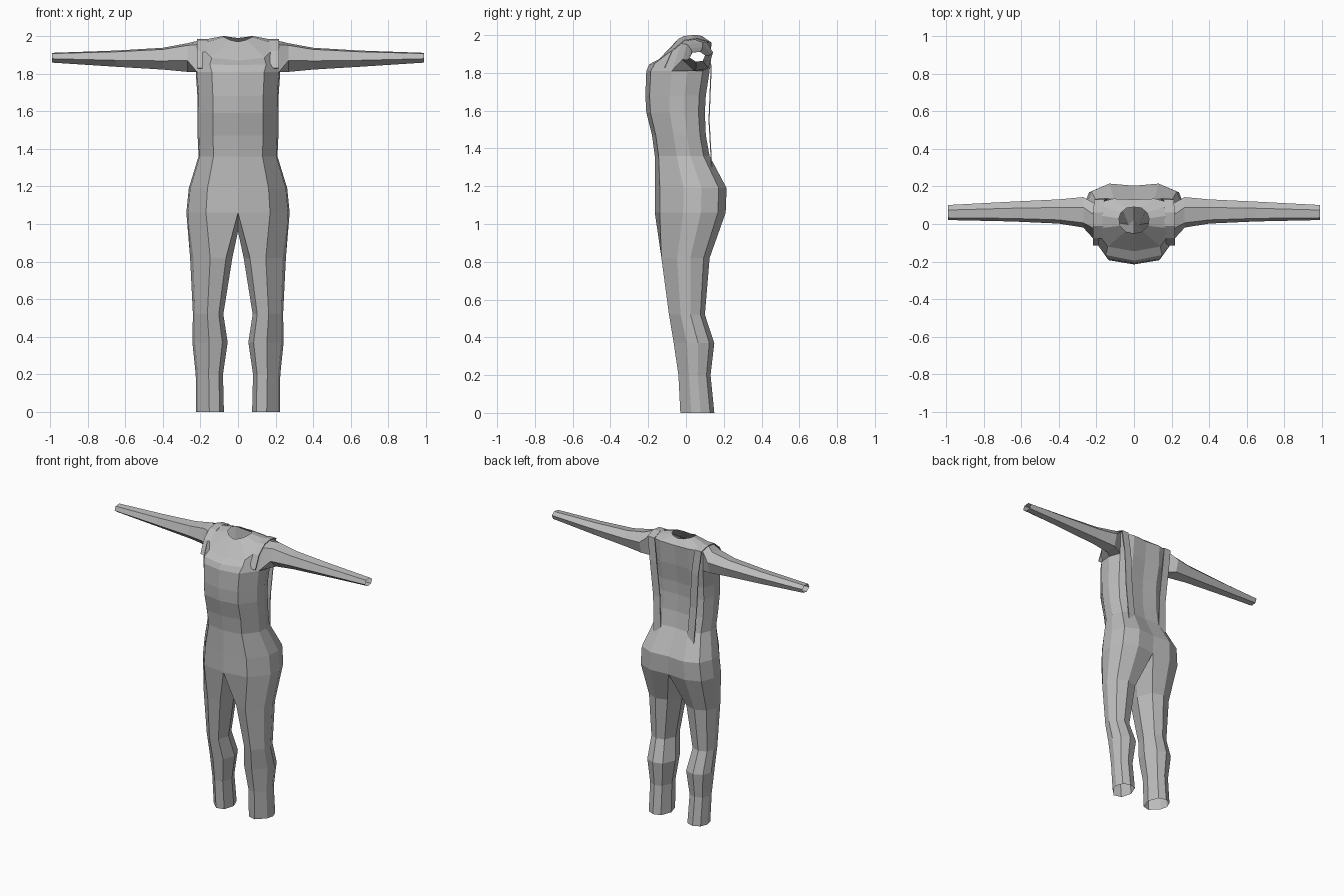
import bpy, bmesh
from mathutils import Vector

cube = bpy.data.objects.get("Cube")
if cube:
    bpy.data.objects.remove(cube)

grey = bpy.data.materials.new("plain_grey_cloth")
grey.use_nodes = True
COLOUR = (0.5, 0.5, 0.5, 1)
grey.diffuse_color = COLOUR
grey.node_tree.nodes["Principled BSDF"].inputs["Base Color"].default_value = COLOUR


def finish(bm, name):
    """Turn a half mesh into a mirrored, flat-shaded object."""
    bmesh.ops.recalc_face_normals(bm, faces=bm.faces)
    mesh = bpy.data.meshes.new(name)
    bm.to_mesh(mesh)
    bm.free()
    mesh.materials.append(grey)
    obj = bpy.data.objects.new(name, mesh)
    bpy.context.collection.objects.link(obj)
    mirror = obj.modifiers.new("mirror", 'MIRROR')
    mirror.use_clip = True
    return obj


def add_ring(bm, points):
    return [bm.verts.new(p) for p in points]


def bridge(bm, a, b, closed=False, skip=()):
    n = len(a)
    for i in range(n if closed else n - 1):
        j = (i + 1) % n
        if i not in skip:
            bm.faces.new((a[i], a[j], b[j], b[i]))


bm = bmesh.new()

# Torso: left half, front centre round to back centre
HALF = [(0, -1), (.62, -.86), (.97, -.2), (1, .3), (.87, .78), (.5, 1), (0, .94)]
torso = []
for z, front, back, width in [(1.06, -.165, .21, .275), (1.19, -.165, .215, .262),
                              (1.36, -.165, .125, .21), (1.47, -.18, .105, .215),
                              (1.59, -.21, .1, .215), (1.68, -.215, .105, .216),
                              (1.81, -.21, .125, .225)]:
    mid, depth = (front + back) / 2, (back - front) / 2
    torso.append(add_ring(bm, [(x * width, mid + y * depth, z) for x, y in HALF]))
for low, high in zip(torso, torso[1:]):
    bridge(bm, low, high)
chest = torso[-1]

# Shoulders and open neck, with the bib's top edge standing proud
shoulder = add_ring(bm, [(0, -.145, 1.87), (.14, -.12, 1.885), (.21, -.025, 1.955),
                         (.215, .05, 1.975), (.21, .11, 1.96), (.11, .135, 1.96), (0, .13, 1.955)])
neck = add_ring(bm, [(0, -.05, 1.97), (.045, -.04, 1.98), (.075, -.01, 1.995),
                     (.08, .03, 2), (.07, .06, 2), (.04, .085, 1.995), (0, .09, 1.99)])
bib = add_ring(bm, [(0, -.195, 1.845), (.15, -.165, 1.85)])
bridge(bm, shoulder, neck)
bridge(bm, chest, shoulder, skip=(0, 1, 2, 3))
bridge(bm, chest[:2], bib)
bridge(bm, bib, shoulder[:2])
bm.faces.new((chest[1], chest[2], shoulder[2], shoulder[1], bib[1]))

# Sleeve: six-sided tube, open at the cuff
SLEEVE = [(-.95, -.2), (-.2, -1), (.7, -.8), (1, .3), (.35, 1), (-.65, .85)]
last = chest[2:5] + shoulder[4:1:-1]
for x, y, z, depth, height in [(.27, .06, 1.886, .083, .076), (.4, .065, 1.88, .066, .058),
                               (.65, .065, 1.88, .054, .043), (.99, .06, 1.885, .041, .026)]:
    ring = add_ring(bm, [(x, y + u * depth, z + v * height) for u, v in SLEEVE])
    bridge(bm, last, ring, closed=True)
    last = ring

# Trouser leg: eight-sided tube, open at the hem
LEG = [(-.7, -.85), (.05, -1), (.85, -.35), (1, .2), (.75, .75), (.1, 1), (-.6, .82), (-1, 0)]
last = torso[0] + [bm.verts.new((0, .02, .96))]
for z, front, back, inner, outer in [(.82, -.13, .125, .03, .255), (.52, -.09, .1, .078, .24),
                                     (.37, -.065, .15, .055, .243), (.2, -.04, .13, .08, .225),
                                     (0, -.03, .15, .075, .223)]:
    cx, cy = (inner + outer) / 2, (front + back) / 2
    ring = add_ring(bm, [(cx + u * (outer - inner) / 2, cy + v * (back - front) / 2, z) for u, v in LEG])
    bridge(bm, last, ring, closed=True)
    last = ring
finish(bm, "overalls_body")

# Straps: ribbons over the shoulders and down to the hips
bm = bmesh.new()
last = None
for p in [(.19, -.115, 1.83), (.19, -.075, 1.92), (.19, -.01, 1.975), (.19, .06, 1.985),
          (.185, .13, 1.965), (.165, .135, 1.8), (.145, .125, 1.55), (.13, .14, 1.28)]:
    ring = add_ring(bm, [Vector(p) + Vector((s * .027, 0, 0)) for s in (-1, 1)])
    if last:
        bridge(bm, last, ring)
    last = ring
straps = finish(bm, "shoulder_straps")
solid = straps.modifiers.new("thickness", 'SOLIDIFY')
solid.thickness = .006
